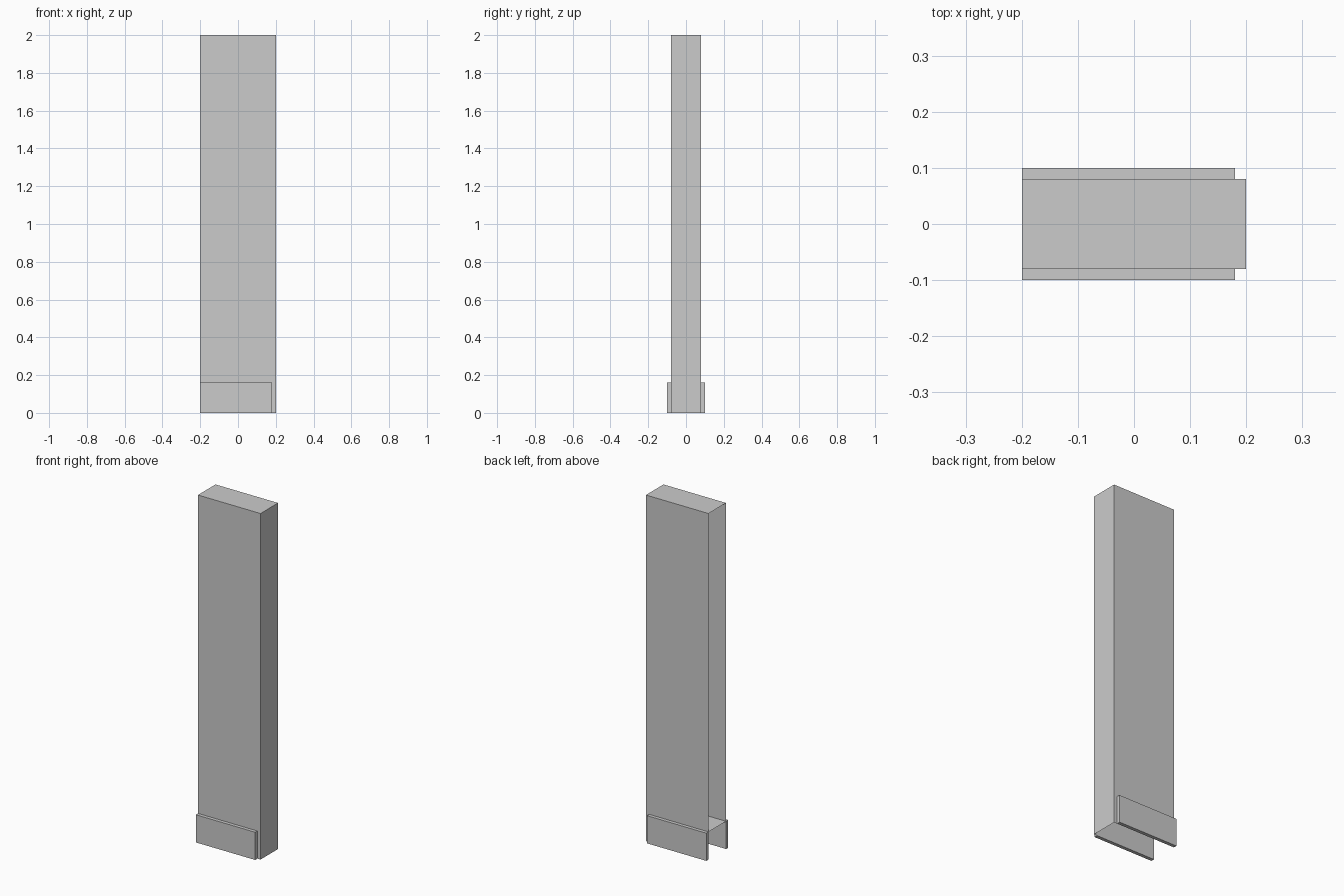
import bpy
import bmesh
from mathutils import Vector

if "Cube" in bpy.data.objects:
    bpy.data.objects.remove(bpy.data.objects["Cube"])


def shell(name, lo, hi, open_sides=()):
    """Box between two corners; faces whose normals are in open_sides are removed."""
    lo, hi = Vector(lo), Vector(hi)
    bm = bmesh.new()
    bmesh.ops.create_cube(bm, size=1)
    for v in bm.verts:
        v.co = (lo + hi) / 2 + v.co * (hi - lo)
    bm.normal_update()
    gone = [f for f in bm.faces
            if any(f.normal.dot(Vector(d)) > 0.9 for d in open_sides)]
    bmesh.ops.delete(bm, geom=gone, context='FACES')
    mesh = bpy.data.meshes.new(name)
    bm.to_mesh(mesh)
    bm.free()
    obj = bpy.data.objects.new(name, mesh)
    bpy.context.collection.objects.link(obj)
    return obj


LEFT, DOWN = (-1, 0, 0), (0, 0, -1)
BOARD_H = 0.16

# Hollow wall end piece: joins a neighbour on the left, open underneath
shell("wall_end", (-0.2, -0.08, 0), (0.2, 0.08, 2), (LEFT, DOWN))

# Inner ledge joining the two skirting boards
bpy.ops.mesh.primitive_plane_add(size=1, location=(0, 0, BOARD_H))
ledge = bpy.context.object
ledge.name = "inner_ledge"
ledge.scale = (0.4, 0.16, 1)

# Skirting boards on both sides, stopping short of the closed end
for name, y0, y1 in (("front_skirting", -0.1, -0.08), ("back_skirting", 0.08, 0.1)):
    shell(name, (-0.2, y0, 0), (0.18, y1, BOARD_H))
